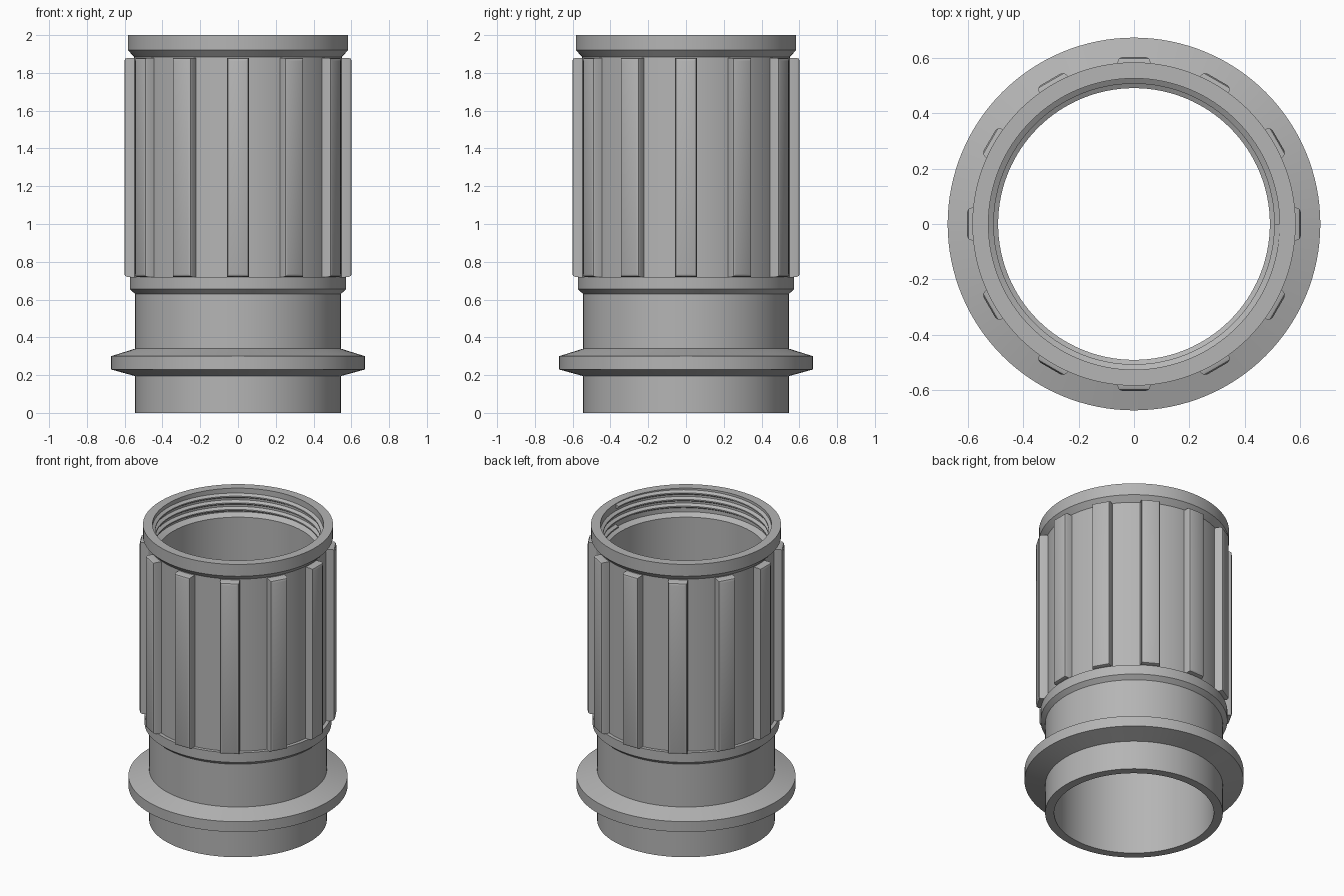
import bpy, bmesh, math
from mathutils import Matrix

old = bpy.data.objects.get("Cube")
if old:
    bpy.data.objects.remove(old, do_unlink=True)

SEGMENTS = 128
GREY = (0.46, 0.46, 0.46, 1)
plastic = bpy.data.materials.new("grey plastic")
plastic.use_nodes = True
plastic.diffuse_color = GREY
plastic.node_tree.nodes["Principled BSDF"].inputs["Base Color"].default_value = GREY


def finish(name, bm, angle=25):
    """Turn a bmesh into a named, shaded object."""
    bmesh.ops.recalc_face_normals(bm, faces=bm.faces)
    mesh = bpy.data.meshes.new(name)
    bm.to_mesh(mesh)
    bm.free()
    mesh.materials.append(plastic)
    obj = bpy.data.objects.new(name, mesh)
    bpy.context.collection.objects.link(obj)
    bpy.ops.object.select_all(action='DESELECT')
    obj.select_set(True)
    bpy.context.view_layer.objects.active = obj
    bpy.ops.object.shade_smooth_by_angle(angle=math.radians(angle))
    return obj


def skin(bm, rings, closed):
    """Bridge closed cross-sections one after another."""
    count = len(rings) if closed else len(rings) - 1
    for i in range(count):
        a, b = rings[i], rings[(i + 1) % len(rings)]
        for j in range(len(a)):
            k = (j + 1) % len(a)
            bm.faces.new((a[j], a[k], b[k], b[j]))
    if not closed:
        bm.faces.new(rings[0])
        bm.faces.new(rings[-1])


def section(bm, profile, angle, lift=0):
    c, s = math.cos(angle), math.sin(angle)
    return [bm.verts.new((r * c, r * s, z + lift)) for r, z in profile]


# Tube: outer wall with flange, collar and rim, then the stepped bore
wall = [(0.49, 0), (0.545, 0), (0.545, 0.195), (0.672, 0.23), (0.672, 0.3),
        (0.545, 0.34), (0.545, 0.63), (0.573, 0.655), (0.573, 0.72),
        (0.55, 0.72), (0.55, 1.885), (0.583, 1.92), (0.583, 2),
        (0.525, 2), (0.525, 1.84), (0.49, 1.82)]
bm = bmesh.new()
skin(bm, [section(bm, wall, math.tau * i / SEGMENTS) for i in range(SEGMENTS)], True)
finish("threaded_tube", bm)

# Internal screw thread: a ridge wound around the upper bore
PITCH, TURNS = 0.045, 3
ridge = [(0.53, -0.019), (0.506, -0.004), (0.506, 0.004), (0.53, 0.019)]
bm = bmesh.new()
rings = []
for i in range(SEGMENTS * TURNS + 1):
    turn = i / SEGMENTS
    rings.append(section(bm, ridge, math.tau * turn, 1.845 + PITCH * turn))
skin(bm, rings, False)
finish("internal_thread", bm)

# Grip ribs: chamfered bars spaced evenly around the barrel
RIBS, INNER, OUTER, BOTTOM, TOP = 12, 0.53, 0.602, 0.72, 1.88
bm = bmesh.new()
for i in range(RIBS):
    bar = bmesh.ops.create_cube(bm, size=1)["verts"]
    bmesh.ops.scale(bm, vec=(OUTER - INNER, 0.118, TOP - BOTTOM), verts=bar)
    bmesh.ops.translate(bm, vec=((INNER + OUTER) / 2, 0, (TOP + BOTTOM) / 2), verts=bar)
    outer_edges = {e for v in bar for e in v.link_edges
                   if all(w.co.x > OUTER - 0.01 for w in e.verts)}
    made = bmesh.ops.bevel(bm, geom=list(outer_edges), offset=0.017, segments=2,
                           profile=0.5, affect='EDGES')
    parts = {v for v in bar if v.is_valid} | set(made["verts"])
    bmesh.ops.rotate(bm, cent=(0, 0, 0), verts=list(parts),
                     matrix=Matrix.Rotation(math.tau * i / RIBS, 3, 'Z'))
finish("grip_ribs", bm, 30)
